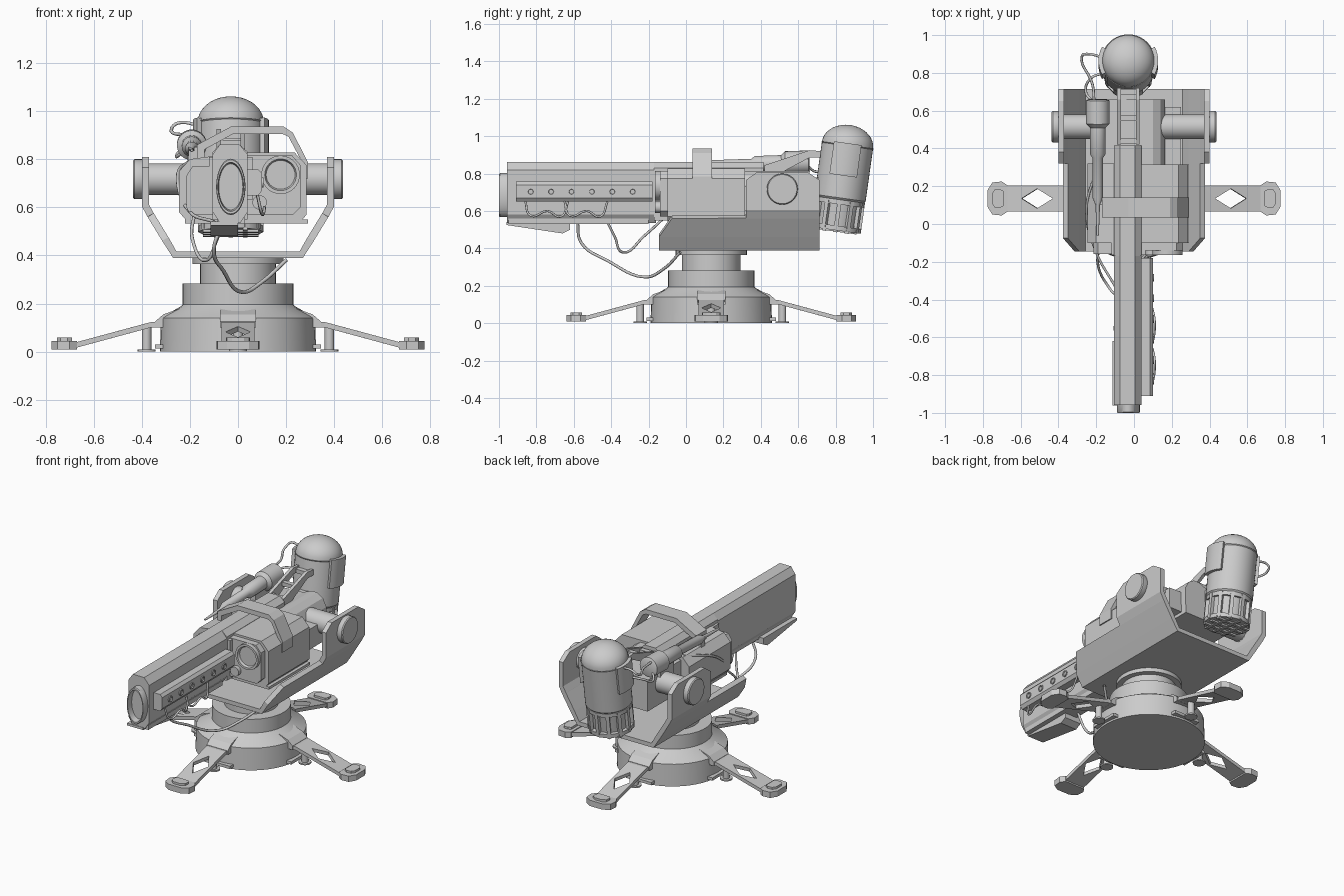
import bpy, bmesh, math
from mathutils import Vector, Matrix

if "Cube" in bpy.data.objects:
    bpy.data.objects.remove(bpy.data.objects["Cube"])

CY = 0.135   # pedestal centre along y
BX = -0.03   # gun axis along x


def make(name, verts, faces, smooth=False):
    me = bpy.data.meshes.new(name)
    me.from_pydata([tuple(v) for v in verts], [], faces)
    bm = bmesh.new()
    bm.from_mesh(me)
    bmesh.ops.recalc_face_normals(bm, faces=bm.faces)
    bm.to_mesh(me)
    bm.free()
    ob = bpy.data.objects.new(name, me)
    bpy.context.collection.objects.link(ob)
    if smooth:
        bpy.ops.object.select_all(action='DESELECT')
        ob.select_set(True)
        bpy.context.view_layer.objects.active = ob
        bpy.ops.object.shade_smooth_by_angle(angle=math.radians(35))
    return ob


def prism(name, pts, axis, a, b, smooth=False):
    """Extrude a 2D outline along an axis from a to b."""
    put = {'x': lambda p, t: (t, p[0], p[1]), 'y': lambda p, t: (p[0], t, p[1]),
           'z': lambda p, t: (p[0], p[1], t)}[axis]
    n = len(pts)
    faces = [list(range(n)), list(range(n, 2 * n))]
    faces += [(i, (i + 1) % n, n + (i + 1) % n, n + i) for i in range(n)]
    return make(name, [put(p, t) for t in (a, b) for p in pts], faces, smooth)


def box(name, x, y, z):
    return prism(name, [(x[0], y[0]), (x[1], y[0]), (x[1], y[1]), (x[0], y[1])], 'z', *z)


def lathe(name, origin, axis, prof, n=40, squash=1.0):
    """Revolve (radius, distance) points around an axis."""
    q = Vector(axis).to_track_quat('Z', 'Y')
    verts = []
    for r, s in prof:
        for i in range(n):
            t = 2 * math.pi * i / n
            v = q @ Vector((r * math.cos(t), r * math.sin(t), s))
            verts.append(Vector(origin) + Vector((v.x * squash, v.y, v.z)))
    m = len(prof)
    faces = [(k * n + i, k * n + (i + 1) % n, (k + 1) * n + (i + 1) % n, (k + 1) * n + i)
             for k in range(m - 1) for i in range(n)]
    faces += [list(range(n)), list(range((m - 1) * n, m * n))]
    return make(name, verts, faces, True)


def rod(name, p0, p1, r, n=20):
    d = Vector(p1) - Vector(p0)
    return lathe(name, p0, d, [(r, 0), (r, d.length)], n)


def cable(name, pts, r=0.007):
    cu = bpy.data.curves.new(name, 'CURVE')
    cu.dimensions = '3D'
    cu.bevel_depth, cu.bevel_resolution, cu.resolution_u = r, 2, 6
    sp = cu.splines.new('BEZIER')
    sp.bezier_points.add(len(pts) - 1)
    for b, p in zip(sp.bezier_points, pts):
        b.co = p
        b.handle_left_type = b.handle_right_type = 'AUTO'
    bpy.context.collection.objects.link(bpy.data.objects.new(name, cu))


def solidify(ob, t, offset=-1):
    m = ob.modifiers.new('thickness', 'SOLIDIFY')
    m.thickness, m.offset = t, offset


# Pedestal
lathe('pedestal', (0, CY, 0), (0, 0, 1),
      [(.325, 0), (.32, .14), (.305, .15), (.235, .19), (.23, .195), (.23, .283), (.157, .283),
       (.157, .365), (.19, .365), (.19, .395)], 48)

# Four legs with diamond openings, feet, brackets and jack pins
for k in range(4):
    M = Matrix.Translation((0, CY, 0)) @ Matrix.Rotation(k * math.pi / 2, 4, 'Z')
    z = lambda r: .112 if r < .36 else .112 - (r - .36) * .27
    flat = [(.29, .075), (.29, -.075), (.36, .068), (.36, -.068), (.70, .068), (.70, -.068),
            (.427, 0), (.51, .052), (.51, -.052), (.593, 0)]
    parts = [make('leg', [(r, w, z(r)) for r, w in flat],
                  [(0, 1, 3, 2), (2, 3, 6), (2, 6, 7, 4), (7, 9, 4), (3, 5, 8, 6), (8, 5, 9), (4, 9, 5)])]
    solidify(parts[0], .022, 0)
    foot = [(.67, -.07), (.70, -.09), (.75, -.085), (.775, -.045),
            (.775, .045), (.75, .085), (.70, .09), (.67, .07)]
    parts.append(prism('foot', foot, 'z', .008, .045))
    parts.append(prism('foot_cap', [(.69 + (r - .67) * .6, w * .55) for r, w in foot], 'z', .04, .058))
    parts.append(prism('leg_bracket', [(.2, .1), (.345, .1), (.345, .125), (.31, .155), (.24, .18), (.2, .18)],
                       'y', -.075, .075))
    parts.append(box('leg_clamp', (.30, .345), (-.09, .09), (.012, .03)))
    parts.append(rod('jack_pin', (.38, 0, 0), (.38, 0, .105), .02))
    parts.append(rod('jack_disc', (.38, 0, 0), (.38, 0, .009), .037))
    for p in parts:
        p.matrix_world = M

# Cradle: folded sheet, each row is x, z, front y, back y
half = [(.40, .808, .38, .65), (.40, .765, .32, .715), (.40, .605, .32, .715), (.377, .562, .32, .715),
        (.376, .56, -.075, .715), (.315, .46, -.145, .715), (.27, .39, -.145, .715)]
rows = [(-x, zz, a, b) for x, zz, a, b in half] + half[::-1]
cradle = make('cradle', [v for x, zz, a, b in rows for v in ((x, a, zz), (x, b, zz))],
              [(2 * i, 2 * i + 1, 2 * i + 3, 2 * i + 2) for i in range(len(rows) - 1)])
bm = bmesh.new()
bm.from_mesh(cradle.data)
bm.faces.ensure_lookup_table()
if bm.faces[len(half) - 1].normal.z > 0:
    bmesh.ops.reverse_faces(bm, faces=bm.faces)
bm.to_mesh(cradle.data)
bm.free()
solidify(cradle, .03)

# Trunnions
for s in (-1, 1):
    rod('trunnion', (s * .12, .515, .717), (s * .41, .515, .717), .066, 32)
    lathe('trunnion_cap', (s * .37, .515, .717), (s, 0, 0), [(.07, 0), (.083, .03), (.083, .06), (.078, .066)], 32)

# Receiver: right housing, left housing, centre spine, rear block
prism('right_housing', [(.02, .545), (.265, .545), (.285, .57), (.285, .775), (.235, .828), (.02, .828)],
      'y', -.10, .315)
prism('right_housing_front', [(.04, .57), (.23, .57), (.26, .60), (.26, .775), (.225, .815), (.04, .815)],
      'y', -.14, -.09)
box('floor_plate', (-.22, .29), (-.10, .315), (.533, .55))
prism('left_housing', [(-.05, .545), (-.215, .545), (-.245, .58), (-.245, .75), (-.20, .80), (-.05, .82)],
      'y', -.10, .32)
prism('left_housing_front', [(-.05, .57), (-.20, .57), (-.215, .6), (-.215, .73), (-.19, .77), (-.05, .77)],
      'y', -.16, -.09)
prism('spine', [(-.105, .55), (.04, .55), (.04, .83), (.005, .862), (-.075, .862), (-.105, .83)], 'y', -.17, .415)
prism('rear_block', [(-.19, .58), (.16, .58), (.165, .74), (.14, .79), (.10, .815), (.06, .815), (.0, .79), (-.19, .78)],
      'y', .31, .66)
box('rear_side_block', (.15, .25), (.31, .62), (.60, .73))
lathe('lens', (.177, -.13, .735), (0, -1, 0), [(.08, 0), (.08, .035), (.066, .035), (.06, .02)], 32)
rod('barrel_collar_bolt', (.09, -.165, .62), (.09, -.10, .62), .03)
prism('barrel_collar', [(.06, .63), (.06, .81), (-.12, .81), (-.12, .63)], 'y', -.165, -.10)

# Arched carry handle
outer = [(-.17, .80), (-.17, .86), (-.03, .935), (.19, .935), (.228, .91), (.292, .785), (.292, .72)]
inner = [(.268, .72), (.268, .785), (.21, .893), (.185, .905), (-.02, .905), (-.14, .84), (-.14, .80)]
prism('carry_handle', outer + inner, 'y', .035, .14)

# Barrel with oval muzzle
prism('barrel', [(-.105, .58), (-.075, .535), (.01, .535), (.04, .58), (.04, .82), (.005, .862),
                 (-.075, .862), (-.105, .82)], 'y', -.957, -.16)
lathe('muzzle', (BX, -.95, .685), (0, -1, 0),
      [(.117, 0), (.117, .045), (.112, .05), (.102, .05), (.096, .012)], 40, .52)
prism('under_rail', [(-.96, .54), (-.96, .525), (-.66, .48), (-.62, .50), (-.62, .54)], 'x', -.115, .0)
prism('lower_strip', [(-.95, .53), (-.95, .56), (-.2, .56), (-.2, .53)], 'x', -.085, .03)

# Side rail with a row of ports
prism('side_rail', [(.035, .65), (.085, .65), (.10, .67), (.10, .74), (.085, .757), (.035, .757)], 'y', -.91, -.18)
for i in range(6):
    lathe('port', (.095, -.83 + .109 * i, .703), (1, 0, 0), [(.02, 0), (.02, .011), (.014, .011), (.012, .004)], 16)

# Slim left scope
lathe('scope', (-.192, .66, .862), (0, -1, -.035),
      [(.05, 0), (.062, .006), (.062, .13), (.042, .15), (.042, .29), (.028, .31), (.028, .52), (.012, .56), (.006, .72)], 24)
box('scope_mount', (-.205, -.165), (.10, .14), (.64, .85))
box('scope_rear_mount', (-.21, -.17), (.42, .56), (.74, .83))

# Bottle bracket
for s in (-1, 1):
    prism('bracket_side', [(.42, .80), (.42, .845), (.66, .925), (.72, .92), (.72, .885), (.66, .885), (.5, .80)],
          'x', BX + s * .06, BX + s * .04)
for y, zz in ((.44, .835), (.56, .87), (.70, .90)):
    box('bracket_bar', (BX - .06, BX + .06), (y - .015, y + .015), (zz - .015, zz + .01))
box('bracket_arm', (BX - .045, BX + .045), (.6, .74), (.66, .78))

# Leaning gas bottle, built upright and then tilted
R = .138
T = Matrix.Translation((BX, .828, .70)) @ Matrix.Rotation(math.radians(-8), 4, 'X')
dome = [(R * math.cos(a), .255 + .108 * math.sin(a)) for a in [i * math.pi / 18 for i in range(9)]] + [(.004, .363)]
bottle = [lathe('bottle', (0, 0, 0), (0, 0, 1),
                [(.11, -.18), (.118, -.05), (.13, -.04), (R, -.03), (R, .25), (.142, .255)] + dome, 40)]
# Bottom guard cage and floor grille
for a, b in ((-.205, -.18), (-.065, -.04)):
    bottle.append(lathe('guard_ring', (0, 0, 0), (0, 0, 1), [(.105, a), (.136, a), (.136, b), (.105, b)], 12))
for i in range(12):
    p = box('guard_post', (.115, .136), (-.011, .011), (-.20, -.04))
    p.data.transform(Matrix.Rotation(i * math.pi / 6, 4, 'Z'))
    bottle.append(p)
for t in (-.06, 0, .06):
    bottle.append(box('grille_bar', (-.115, .115), (t - .01, t + .01), (-.215, -.18)))
    bottle.append(box('grille_bar', (t - .01, t + .01), (-.115, .115), (-.212, -.18)))
# Curved side plates
for s in (-1, 1):
    arc = [math.radians(-28 + 7 * i) for i in range(9)]
    pts = [(s * .158 * math.cos(a), .158 * math.sin(a)) for a in arc]
    pts += [(s * .13 * math.cos(a), .13 * math.sin(a)) for a in arc[::-1]]
    bottle.append(prism('bottle_plate', pts, 'z', .09, .265, True))
for p in bottle:
    p.matrix_world = T

# Cables
cable('main_cable', [(-.06, -.58, .54), (-.10, -.56, .43), (-.06, -.42, .335), (.02, -.22, .247), (.10, -.12, .29),
                     (.2, -.03, .38)], .008)
cable('left_cable', [(-.18, -.10, .58), (-.19, -.22, .47), (-.13, -.34, .38), (-.09, -.38, .46), (-.06, -.42, .54)])
cable('long_cable', [(-.19, .30, .80), (-.25, .1, .74), (-.2, -.15, .58), (-.1, -.33, .54)])
for y in (-.86, -.65):
    cable('port_cable', [(.08, y, .655), (.10, y + .03, .575), (.11, y + .12, .60), (.10, y + .19, .57), (.08, y + .23, .65)],
          .006)
cable('bottle_cable', [(-.21, .64, .90), (-.22, .74, .90), (-.275, .89, .93), (-.25, .90, .95), (-.16, .88, .94)])
cable('bottle_cable_low', [(-.22, .65, .84), (-.255, .70, .81), (-.23, .77, .84), (-.16, .80, .85)])
